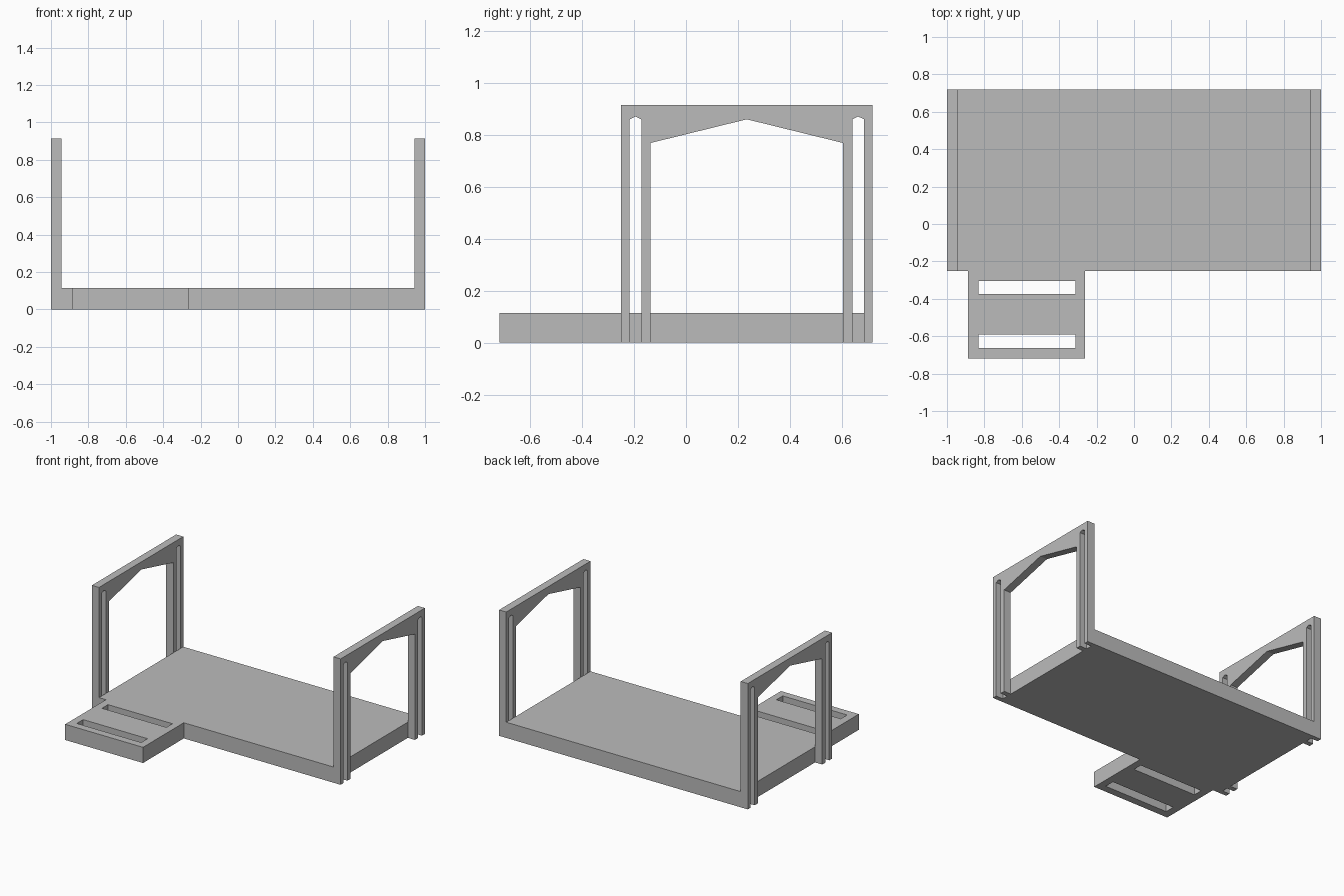
import bpy
import bmesh
from mathutils import Matrix, Vector

old = bpy.data.objects.get("Cube")
if old:
    bpy.data.objects.remove(old, do_unlink=True)

grey = bpy.data.materials.new("plain grey")
grey.use_nodes = True
colour = (0.5, 0.5, 0.5, 1)
grey.diffuse_color = colour
grey.node_tree.nodes["Principled BSDF"].inputs["Base Color"].default_value = colour


def prism(name, loops, depth, matrix):
    """Fill the outline loops (holes included), then extrude along local z."""
    bm = bmesh.new()
    edges = []
    for loop in loops:
        verts = [bm.verts.new((u, v, 0)) for u, v in loop]
        edges += [bm.edges.new((a, b)) for a, b in zip(verts, verts[1:] + verts[:1])]
    bmesh.ops.triangle_fill(bm, edges=edges, use_beauty=True, normal=(0, 0, 1))
    result = bmesh.ops.extrude_face_region(bm, geom=bm.faces[:], use_keep_orig=True)
    top = [g for g in result["geom"] if isinstance(g, bmesh.types.BMVert)]
    bmesh.ops.translate(bm, verts=top, vec=Vector((0, 0, depth)))
    bmesh.ops.transform(bm, matrix=matrix, verts=bm.verts[:])
    bmesh.ops.recalc_face_normals(bm, faces=bm.faces[:])
    mesh = bpy.data.meshes.new(name)
    bm.to_mesh(mesh)
    bm.free()
    mesh.materials.append(grey)
    obj = bpy.data.objects.new(name, mesh)
    bpy.context.collection.objects.link(obj)
    return obj


def rect(x0, x1, y0, y1):
    return [(x0, y0), (x1, y0), (x1, y1), (x0, y1)]


front, back, inner = -0.25, 0.718, 0.943
tray_l, tray_r = -0.887, -0.261

# Deck with the slotted tray at its front
deck = [(-inner, back), (-inner, front), (tray_l, front), (tray_l, -back),
        (tray_r, -back), (tray_r, front), (inner, front), (inner, back)]
slots = [rect(-0.832, -0.314, y0, y1) for y0, y1 in ((-0.374, -0.305), (-0.663, -0.59))]
prism("deck", [deck] + slots, 0.114, Matrix.Identity(4))

# Half of the end frame, measured from its centre line: split leg and gabled opening
mid = (front + back) / 2
half = (back - front) / 2
slot_in, slot_out, peak = 0.406, 0.451, 0.871
side = [(half, 0.915), (half, 0), (slot_out, 0), (slot_out, 0.86),
        ((slot_in + slot_out) / 2, peak), (slot_in, 0.86), (slot_in, 0),
        (0.37, 0), (0.37, 0.769)]
outline = side + [(0, 0.86)] + [(-u, z) for u, z in reversed(side)]
outline = [(u + mid, z) for u, z in outline]

# Stand the profile in the YZ plane at each end
upright = Matrix(((0, 0, 1, 0), (1, 0, 0, 0), (0, 1, 0, 0), (0, 0, 0, 1)))
for name, x in (("left_end_frame", inner), ("right_end_frame", -1)):
    prism(name, [outline], 1 - inner, Matrix.Translation((x, 0, 0)) @ upright)
